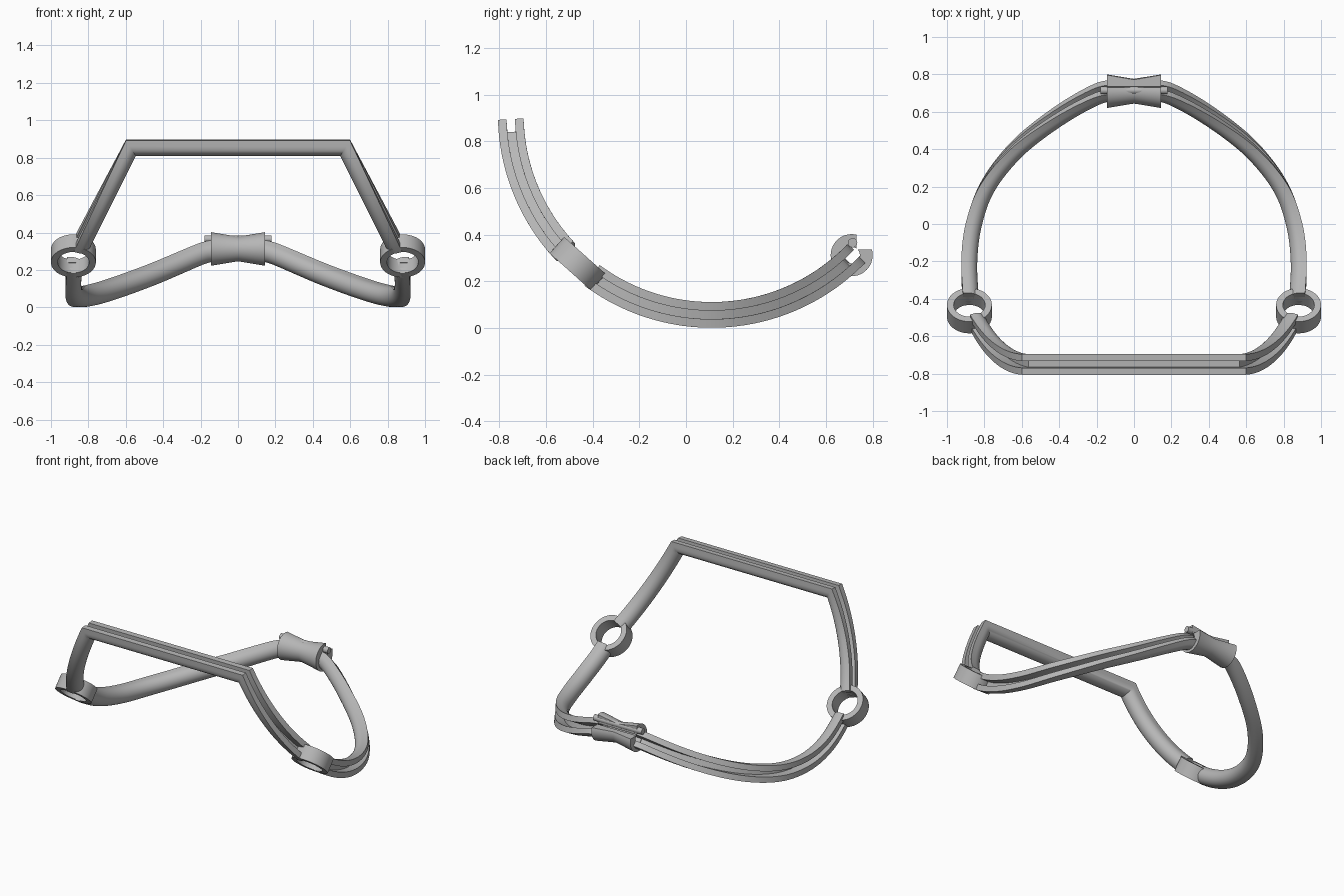
import bpy, bmesh, math
from mathutils import Vector, Matrix

cube = bpy.data.objects.get("Cube")
if cube:
    bpy.data.objects.remove(cube, do_unlink=True)

# Single material
grey = bpy.data.materials.new("plain grey")
grey.use_nodes = True
grey.diffuse_color = (0.47, 0.47, 0.47, 1)
grey.node_tree.nodes["Principled BSDF"].inputs["Base Color"].default_value = grey.diffuse_color

# The whole frame lies on a cylinder whose axis runs along x
AXIS_Y, AXIS_Z, R = 0.11, 0.917, 0.861


def radial(theta):
    return Vector((0, math.sin(theta), -math.cos(theta)))


def on_cylinder(x, theta):
    return Vector((x, AXIS_Y, AXIS_Z)) + radial(theta) * R


def finish(name, bm, mirror=False):
    bmesh.ops.recalc_face_normals(bm, faces=bm.faces)
    mesh = bpy.data.meshes.new(name)
    bm.to_mesh(mesh)
    bm.free()
    mesh.materials.append(grey)
    obj = bpy.data.objects.new(name, mesh)
    bpy.context.collection.objects.link(obj)
    bpy.ops.object.select_all(action='DESELECT')
    obj.select_set(True)
    bpy.context.view_layer.objects.active = obj
    bpy.ops.object.shade_smooth_by_angle(angle=math.radians(30))
    if mirror:
        obj.modifiers.new("mirror", 'MIRROR').use_mirror_merge = False
    return obj


def loft(name, rings, mirror=False):
    """Skin a list of closed rings and cap both ends."""
    bm = bmesh.new()
    rows = [[bm.verts.new(p) for p in ring] for ring in rings]
    n = len(rows[0])
    for a, b in zip(rows, rows[1:]):
        for i in range(n):
            j = (i + 1) % n
            bm.faces.new((a[i], a[j], b[j], b[i]))
    bm.faces.new(rows[0])
    bm.faces.new(rows[-1])
    return finish(name, bm, mirror)


# Channel section: round back, straight lips, open slot facing outward
TUBE, LIP, SLOT, FLOOR = 0.055, 0.03, 0.018, -0.025
section = [(TUBE * math.cos(a), TUBE * math.sin(a))
           for a in (math.pi + math.pi * i / 18 for i in range(19))]
section += [(TUBE, LIP), (SLOT, LIP), (SLOT, FLOOR), (-SLOT, FLOOR), (-SLOT, LIP), (-TUBE, LIP)]


def channel(name, path, mirror=False):
    """Sweep the section along (x, theta) points, mitring corners."""
    pts = [on_cylinder(*p) for p in path]
    rings = []
    for i, (x, theta) in enumerate(path):
        before = (pts[i] - pts[i - 1]).normalized() if i else None
        after = (pts[i + 1] - pts[i]).normalized() if i < len(pts) - 1 else before
        before = before or after
        tangent = (before + after).normalized()
        n = radial(theta)
        b = tangent.cross(n).normalized() / tangent.dot(after)
        rings.append([pts[i] + n * u + b * v for u, v in section])
    return loft(name, rings, mirror)


# Front bar with both side arms
top, low = -math.acos((AXIS_Z - 0.865) / R), math.radians(-46.7)
arm = []
for i in range(21):
    t = low + (top - low) * i / 20
    arm.append((0.58 + 0.5 * (0.865 - on_cylinder(0, t).z), t))
channel("front_frame", arm + [(-x, t) for x, t in reversed(arm)])

# Rear arms, a smooth curve through a few points
keys = [(0.12, 0.775), (0.21, 0.735), (0.41, 0.57), (0.635, 0.345), (0.795, 0.105),
        (0.868, -0.128), (0.893, -0.37), (0.885, -0.636)]
keys = [Vector(k) for k in keys]
ext = [2 * keys[0] - keys[1]] + keys + [2 * keys[-1] - keys[-2]]
curve = []
for a, b, c, d in zip(ext, ext[1:], ext[2:], ext[3:]):
    for i in range(8):
        t = i / 8
        p = 0.5 * (2 * b + (c - a) * t + (2 * a - 5 * b + 4 * c - d) * t * t
                   + (3 * b - a - 3 * c + d) * t ** 3)
        curve.append((p.x, p.y))
curve.append(tuple(keys[-1]))
channel("rear_arms", curve, mirror=True)

# Side rings joining the front frame to the rear arms
angle = math.radians(-41.8)
place = Matrix.Translation(on_cylinder(0.88, angle)) @ Matrix.Rotation(angle, 4, 'X')
bm = bmesh.new()
SEG = 48
loops = []
for r, z in ((0.12, -0.047), (0.12, 0.047), (0.084, 0.047), (0.084, -0.047)):
    loops.append([bm.verts.new(place @ Vector((r * math.cos(a), r * math.sin(a), z)))
                  for a in (math.tau * i / SEG for i in range(SEG))])
for k in range(4):
    a, b = loops[k], loops[(k + 1) % 4]
    for i in range(SEG):
        j = (i + 1) % SEG
        bm.faces.new((a[i], a[j], b[j], b[i]))
finish("side_rings", bm, mirror=True)

# Rear clip: hourglass sleeve with a corner notch opening into its bore
CY, CZ, NY, NZ, BORE = 0.71, 0.312, 0.02, 0.025, 0.035


def clip_ring(x, r):
    def arc(radius, steps):
        a0 = math.acos(NY / radius)
        a1 = math.tau + math.asin(NZ / radius)
        return [Vector((x, CY + radius * math.cos(a), CZ + radius * math.sin(a)))
                for a in (a0 + (a1 - a0) * i / steps for i in range(steps + 1))]
    return arc(r, 40) + arc(BORE, 40)[::-1]


loft("rear_clip", [clip_ring(-0.145, 0.09), clip_ring(0, 0.066), clip_ring(0.145, 0.09)])

# Pin through the upper jaw of the clip
loft("clip_pin", [[Vector((x, 0.714 + 0.02 * math.cos(a), 0.365 + 0.02 * math.sin(a)))
                   for a in (math.tau * i / 24 for i in range(24))] for x in (-0.18, 0.18)])
